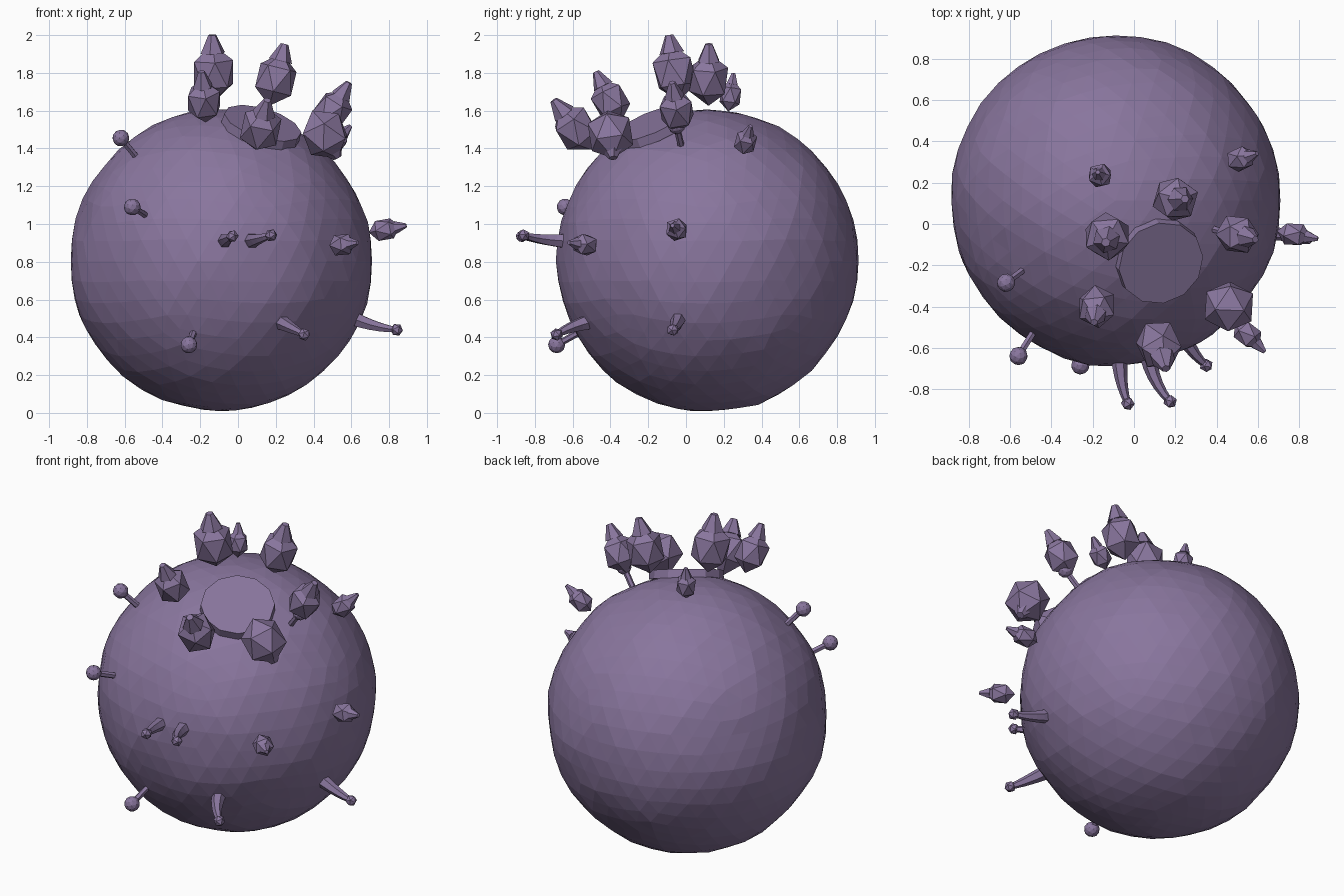
import bpy, bmesh, math
from mathutils import Vector, Matrix, noise

if "Cube" in bpy.data.objects:
    bpy.data.objects.remove(bpy.data.objects["Cube"])

CENTRE = Vector((-0.09, 0.113, 0.805))
mat = bpy.data.materials.new("dusty_purple")
mat.diffuse_color = (0.25, 0.18, 0.34, 1)
mat.use_nodes = True
mat.node_tree.nodes["Principled BSDF"].inputs["Base Color"].default_value = mat.diffuse_color


def finish(name, bm):
    me = bpy.data.meshes.new(name)
    bm.to_mesh(me)
    bm.free()
    me.materials.append(mat)
    ob = bpy.data.objects.new(name, me)
    bpy.context.collection.objects.link(ob)
    return ob


def frame(pos, direction):
    """Matrix placing local z along direction at pos."""
    return Matrix.Translation(pos) @ Vector(direction).to_track_quat('Z', 'Y').to_matrix().to_4x4()


def ball(bm, m, r, stretch=1.0, sub=1):
    bmesh.ops.create_icosphere(bm, subdivisions=sub, radius=r,
                               matrix=m @ Matrix.Diagonal((1, 1, stretch, 1)))


def cone(bm, m, r1, r2, z0, z1, sides):
    bmesh.ops.create_cone(bm, cap_ends=True, segments=sides, radius1=r1, radius2=r2, depth=z1 - z0,
                          matrix=m @ Matrix.Translation((0, 0, (z0 + z1) / 2)))


# Lumpy round body
bm = bmesh.new()
bmesh.ops.create_icosphere(bm, subdivisions=4, radius=0.8)
for v in bm.verts:
    n = v.co.normalized()
    v.co = CENTRE + v.co + n * (0.012 * noise.noise(n * 2.5) + 0.006 * noise.noise(n * 9))
finish("body", bm)

# Tilted disc near the top
bm = bmesh.new()
normal = Vector((0.27, -0.37, 0.89)).normalized()
cone(bm, frame(CENTRE + normal * 0.8, normal), 0.215, 0.212, -0.03, 0.02, 12)
finish("top_disc", bm)


def crystal(name, pos, r, stretch, tip, axis=None, cap=0.55):
    """Stretched icosahedron with a small blunt cone on its end."""
    pos = Vector(pos)
    m = frame(pos, axis or (pos - CENTRE).normalized())
    bm = bmesh.new()
    ball(bm, m, r, stretch)
    z = r * stretch
    cone(bm, m, r * cap, r * 0.18, z * 0.7, z + tip, 6)
    return finish(name, bm)


# Ring of large crystals round the disc: position, radius
ring = [((-0.13, -0.06, 1.80), 0.122), ((0.20, 0.12, 1.765), 0.115),
        ((0.50, -0.05, 1.60), 0.10), ((0.12, -0.585, 1.505), 0.115),
        ((-0.18, -0.40, 1.65), 0.10)]
for i, (p, r) in enumerate(ring):
    lean = (Vector(p) - CENTRE).normalized() + Vector((0, 0, 0.2))
    crystal(f"ring_crystal_{i + 1}", p, r, 1.25, 0.05, lean)
crystal("ring_crystal_6", (0.46, -0.40, 1.475), 0.13, 1.1, 0.0, (0.45, 0.1, -0.85), 0.4)

# Small crystals standing on the body
for i, p in enumerate([(-0.165, 0.235, 1.68), (0.515, 0.315, 1.435),
                       (0.775, -0.05, 0.97), (0.55, -0.535, 0.89)]):
    crystal(f"small_crystal_{i + 1}", p, 0.063, 1.35, 0.035)

# Ball-headed pins
for i, p in enumerate([(-0.62, -0.285, 1.455), (-0.56, -0.64, 1.09),
                       (-0.26, -0.685, 0.36), (0.47, -0.05, 1.52)]):
    p = Vector(p)
    m = frame(p, (p - CENTRE).normalized())
    bm = bmesh.new()
    ball(bm, m, 0.045, sub=2)
    cone(bm, m, 0.018, 0.018, -0.17, 0, 6)
    finish(f"pin_{i + 1}", bm)


def horn(name, pts):
    """Tapered bent tube through three control points, ending in a knob."""
    a, b, c = map(Vector, pts)
    bm = bmesh.new()
    rings, steps = [], 5
    for k in range(steps + 1):
        t = k / steps
        p = a * (1 - t) ** 2 + b * 2 * t * (1 - t) + c * t * t
        m = frame(p, (b - a) * (1 - t) + (c - b) * t)
        r = 0.042 - 0.026 * t
        rings.append([bm.verts.new(m @ Vector((r * math.cos(s * math.pi / 3),
                                               r * math.sin(s * math.pi / 3), 0))) for s in range(6)])
    for lo, hi in zip(rings, rings[1:]):
        for s in range(6):
            bm.faces.new((lo[s], lo[(s + 1) % 6], hi[(s + 1) % 6], hi[s]))
    bm.faces.new(rings[0][::-1])
    bm.faces.new(rings[-1])
    ball(bm, frame(c, c - b), 0.034)
    finish(name, bm)


# Bent horns on the front and right
horn("horn_1", [(-0.07, -0.64, 0.91), (-0.07, -0.77, 0.915), (-0.03, -0.87, 0.935)])
horn("horn_2", [(0.07, -0.64, 0.91), (0.09, -0.77, 0.915), (0.175, -0.86, 0.94)])
horn("horn_3", [(0.23, -0.52, 0.48), (0.28, -0.63, 0.45), (0.35, -0.685, 0.415)])
horn("horn_4", [(0.61, -0.04, 0.50), (0.73, -0.05, 0.45), (0.84, -0.07, 0.44)])
